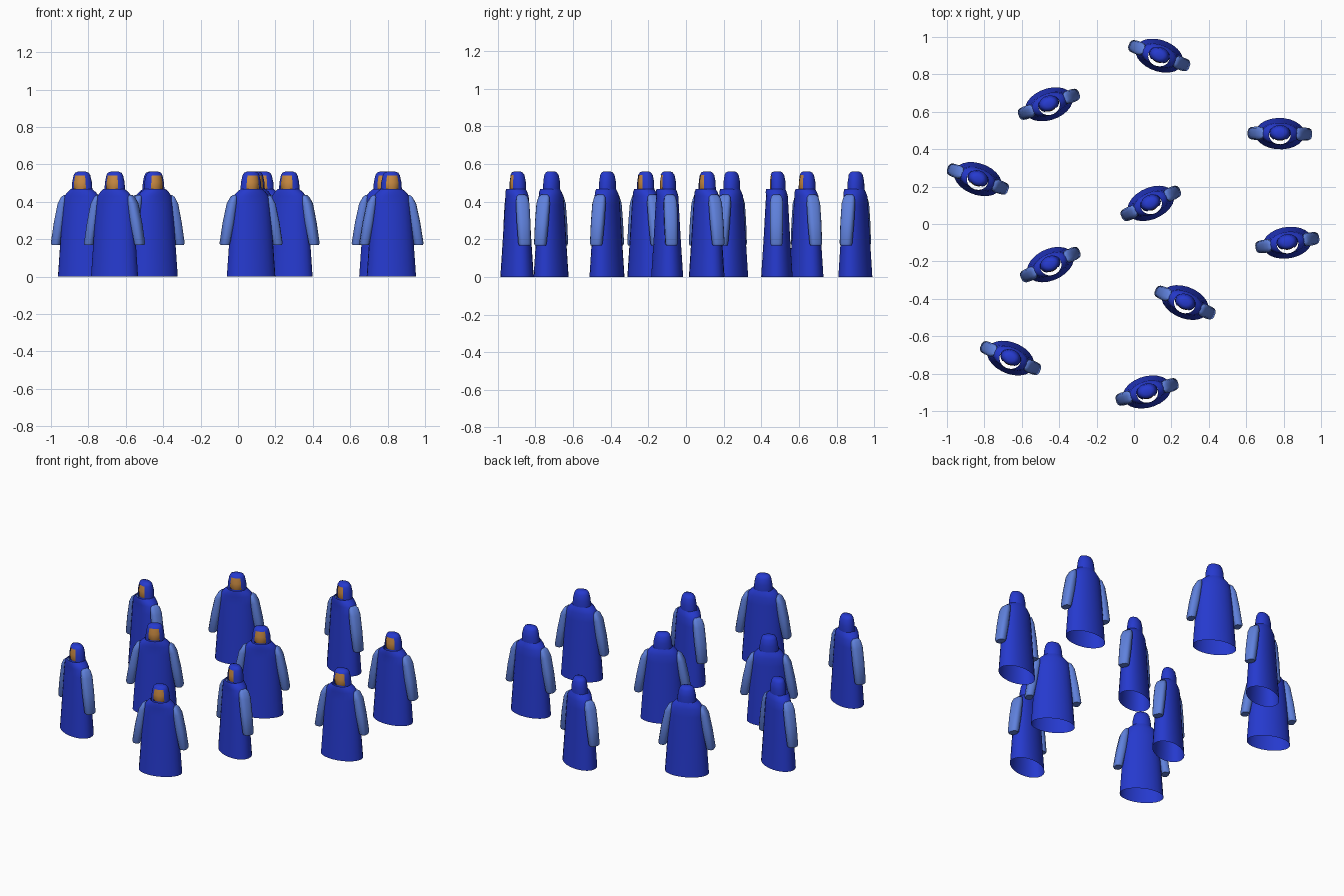
import bpy
import bmesh
import math

if "Cube" in bpy.data.objects:
    bpy.data.objects.remove(bpy.data.objects["Cube"])


def material(name, rgb):
    m = bpy.data.materials.new(name)
    m.diffuse_color = (*rgb, 1)
    m.use_nodes = True
    m.node_tree.nodes["Principled BSDF"].inputs["Base Color"].default_value = m.diffuse_color
    return m


ROBE = material("royal_blue", (0.019, 0.042, 0.62))
SLEEVE = material("light_blue", (0.115, 0.22, 0.72))
SKIN = material("tan", (0.60, 0.26, 0.055))


def loft(name, rings, mat, segs=24, cap_low=False, cap_top=False, power=1.0, drop=None):
    """Skin stacked ovals (x, y, z, rx, ry); drop(centre) removes faces."""
    bm = bmesh.new()
    loops = []
    for x, y, z, rx, ry in rings:
        loop = []
        for i in range(segs):
            a = 2 * math.pi * (i + 0.5) / segs
            c, s = math.cos(a), math.sin(a)
            loop.append(bm.verts.new((x + rx * math.copysign(abs(c) ** power, c),
                                      y + ry * math.copysign(abs(s) ** power, s), z)))
        loops.append(loop)
    for lo, hi in zip(loops, loops[1:]):
        for i in range(segs):
            j = (i + 1) % segs
            bm.faces.new((lo[i], lo[j], hi[j], hi[i]))
    if cap_low:
        bm.faces.new(loops[0][::-1])
    if cap_top:
        bm.faces.new(loops[-1])
    bm.normal_update()
    if drop:
        gone = [f for f in bm.faces if drop(f.calc_center_median())]
        bmesh.ops.delete(bm, geom=gone, context='FACES')
    mesh = bpy.data.meshes.new(name)
    bm.to_mesh(mesh)
    bm.free()
    mesh.materials.append(mat)
    mesh.shade_smooth()
    mesh.set_sharp_from_angle(angle=math.radians(40))
    return mesh


# Long robe, open at the hem and at the collar
robe = loft("robe", [
    (0, 0, 0.00, 0.133, 0.084),
    (0, 0, 0.20, 0.119, 0.071),
    (0, 0, 0.38, 0.105, 0.061),
    (0, 0, 0.43, 0.097, 0.058),
    (0, -0.004, 0.452, 0.078, 0.056),
    (0, -0.006, 0.468, 0.058, 0.051)], ROBE)

# Hood with an opening in front for the face
hood = loft("hood", [
    (0, 0.003, 0.440, 0.057, 0.043),
    (0, 0.003, 0.468, 0.057, 0.043),
    (0, 0.003, 0.505, 0.054, 0.043),
    (0, 0.002, 0.541, 0.046, 0.037),
    (0, 0.001, 0.555, 0.038, 0.028),
    (0, 0.001, 0.561, 0.022, 0.015)], ROBE, cap_top=True,
    drop=lambda c: c.y < -0.02 and abs(c.x) < 0.03 and 0.46 < c.z < 0.542)

# Face set just inside the hood
face = loft("face", [
    (0, 0.002, 0.458, 0.034, 0.034),
    (0, 0.002, 0.470, 0.044, 0.040),
    (0, 0.002, 0.505, 0.046, 0.040),
    (0, 0.002, 0.541, 0.040, 0.034)], SKIN, cap_top=True, cap_low=True)


# Wide hanging sleeve
def sleeve(side):
    return loft("sleeve", [
        (side * 0.146, 0, 0.168, 0.022, 0.029),
        (side * 0.146, 0, 0.178, 0.027, 0.033),
        (side * 0.126, 0, 0.290, 0.029, 0.036),
        (side * 0.108, 0, 0.390, 0.025, 0.036),
        (side * 0.098, 0, 0.425, 0.015, 0.030),
        (side * 0.092, 0, 0.437, 0.006, 0.018)], SLEEVE, segs=12,
        cap_low=True, cap_top=True, power=0.75)


parts = {"robe": robe, "hood": hood, "face": face,
         "left_sleeve": sleeve(1), "right_sleeve": sleeve(-1)}

# Ten figures: x, y, turn in degrees
crowd = [(0.135, 0.90, -20), (-0.455, 0.64, 20), (0.78, 0.483, -1),
         (-0.835, 0.24, -20), (0.09, 0.11, 25), (0.82, -0.10, 9),
         (-0.447, -0.217, 25), (0.273, -0.42, -23), (-0.66, -0.717, -23),
         (0.07, -0.898, 16)]
for n, (x, y, turn) in enumerate(crowd, 1):
    for part, mesh in parts.items():
        ob = bpy.data.objects.new(f"{part}_{n}", mesh)
        ob.location = (x, y, 0)
        ob.rotation_euler.z = math.radians(turn)
        bpy.context.collection.objects.link(ob)
